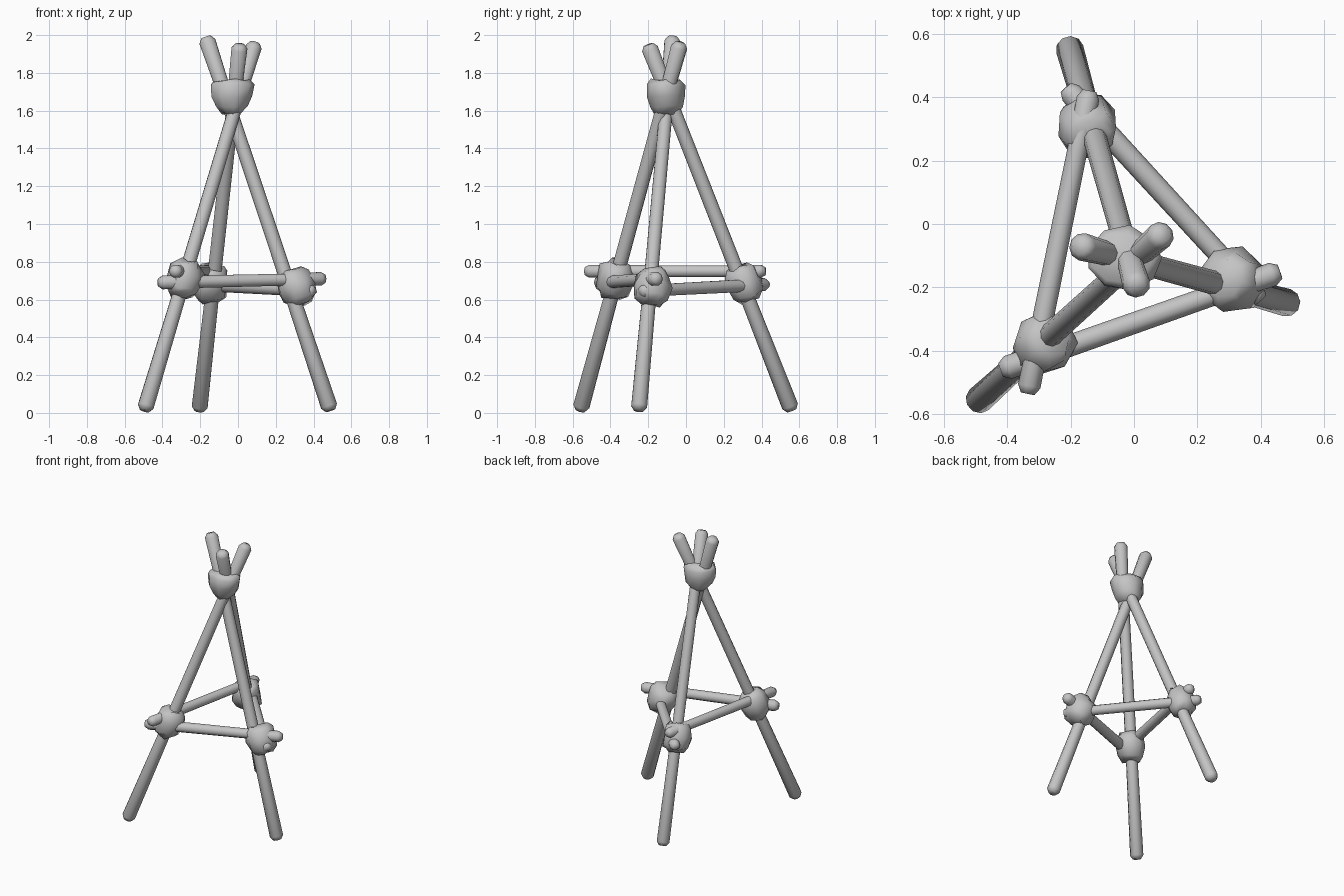
import bpy, bmesh, math, random
from mathutils import Vector, Matrix

random.seed(4)
cube = bpy.data.objects.get("Cube")
if cube:
    bpy.data.objects.remove(cube, do_unlink=True)

grey = bpy.data.materials.new("plain grey")
grey.use_nodes = True
grey.diffuse_color = (0.55, 0.55, 0.55, 1)
grey.node_tree.nodes["Principled BSDF"].inputs["Base Color"].default_value = grey.diffuse_color


def loft(name, matrix, rings, sides, jitter=0.0, angle=180):
    """Join elliptical rings (height, rx, ry) along local z and cap both ends."""
    bm = bmesh.new()
    loops = []
    for h, rx, ry in rings:
        loop = []
        for i in range(sides):
            a = math.tau * i / sides
            k = 1 + random.uniform(-jitter, jitter)
            dh = random.uniform(-jitter, jitter) * 0.12
            loop.append(bm.verts.new(matrix @ Vector(
                (rx * k * math.cos(a), ry * k * math.sin(a), h + dh))))
        loops.append(loop)
    for low, high in zip(loops, loops[1:]):
        for i in range(sides):
            j = (i + 1) % sides
            bm.faces.new((low[i], low[j], high[j], high[i]))
    bm.faces.new(loops[0][::-1])
    bm.faces.new(loops[-1])
    mesh = bpy.data.meshes.new(name)
    bm.to_mesh(mesh)
    bm.free()
    mesh.materials.append(grey)
    obj = bpy.data.objects.new(name, mesh)
    bpy.context.collection.objects.link(obj)
    bpy.ops.object.select_all(action="DESELECT")
    obj.select_set(True)
    bpy.context.view_layer.objects.active = obj
    if angle < 180:
        bpy.ops.object.shade_smooth_by_angle(angle=math.radians(angle))
    else:
        bpy.ops.object.shade_smooth()
    return obj


def along(start, direction):
    """Frame at a point with local z along a direction."""
    return Matrix.Translation(start) @ direction.to_track_quat("Z", "Y").to_matrix().to_4x4()


def stick(name, a, b, end_r, mid_r, knots):
    """Round stick with blunt chamfered ends, slimmer between two knots."""
    a, b = Vector(a), Vector(b)
    n = (b - a).length
    profile = [(0, end_r * 0.6), (0.025, end_r), (n * knots[0], mid_r * 1.05),
               (n * knots[1], mid_r), (n - 0.025, end_r), (n, end_r * 0.6)]
    loft(name, along(a, b - a), [(h, r, r) for h, r in profile], 10)


# Three long poles crossing near the top, each with a lashing at the crossbars
poles = {
    "left": ((0.49, -0.25, 0.012), (-0.17, -0.07, 1.99), (0.31, -0.175, 0.67)),
    "right": ((-0.495, -0.56, 0.012), (0.09, -0.03, 1.96), (-0.285, -0.38, 0.71)),
    "back": ((-0.205, 0.56, 0.012), (0.01, -0.2, 1.95), (-0.145, 0.305, 0.69)),
}
for side, (foot, tip, knot) in poles.items():
    stick(side + "_pole", foot, tip, 0.044, 0.036, (0.36, 0.82))
    axis = Vector(tip) - Vector(foot)
    loft(side + "_lashing", along(Vector(knot), axis),
         [(-0.1, 0.055, 0.055), (-0.07, 0.088, 0.088), (0, 0.1, 0.1),
          (0.06, 0.09, 0.09), (0.09, 0.06, 0.06)], 8, 0.1, 60)

# Crossbars whose ends stick out past the lashings
stick("front_crossbar", (-0.42, -0.46, 0.69), (0.46, -0.15, 0.71), 0.038, 0.033, (0.2, 0.8))
stick("right_crossbar", (-0.335, -0.535, 0.75), (-0.14, 0.42, 0.75), 0.036, 0.032, (0.2, 0.8))
stick("left_crossbar", (-0.215, 0.43, 0.68), (0.4, -0.24, 0.645), 0.036, 0.033, (0.2, 0.8))

# Cup-shaped lashing where the poles cross
loft("top_lashing", Matrix.Translation((-0.035, -0.105, 1.68)),
     [(-0.1, 0.05, 0.06), (-0.06, 0.085, 0.09), (0.0, 0.108, 0.098),
      (0.055, 0.118, 0.1), (0.08, 0.1, 0.08)], 9, 0.08, 60)
